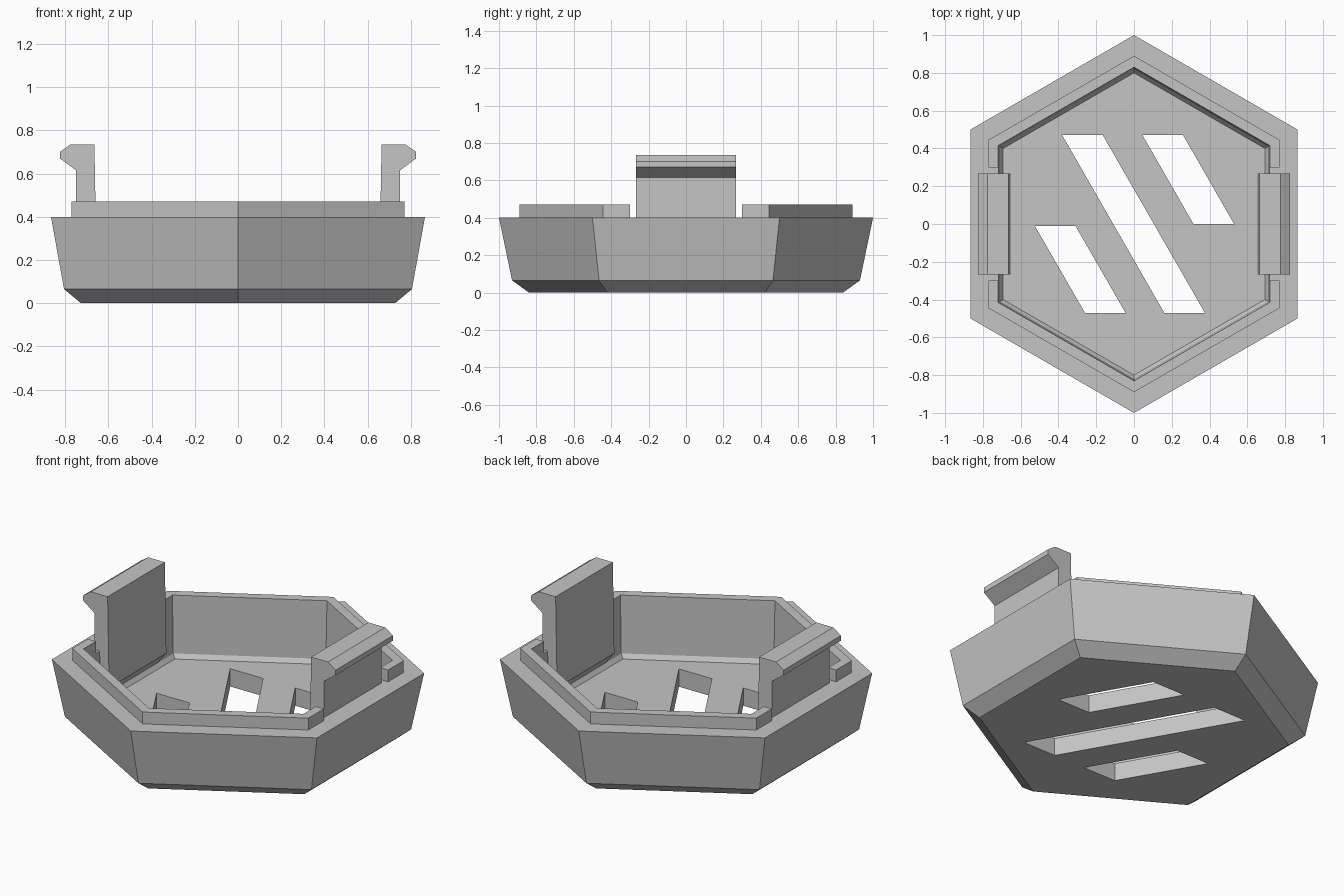
import bpy, bmesh, math

cube = bpy.data.objects.get("Cube")
if cube:
    bpy.data.objects.remove(cube, do_unlink=True)

grey = bpy.data.materials.new("plain grey")
grey.use_nodes = True
colour = (0.56, 0.56, 0.56, 1)
grey.diffuse_color = colour
grey.node_tree.nodes["Principled BSDF"].inputs["Base Color"].default_value = colour


def finish(name, bm):
    bmesh.ops.recalc_face_normals(bm, faces=bm.faces)
    mesh = bpy.data.meshes.new(name)
    bm.to_mesh(mesh)
    bm.free()
    mesh.materials.append(grey)
    ob = bpy.data.objects.new(name, mesh)
    bpy.context.collection.objects.link(ob)
    return ob


def prism(name, outline, offset):
    """Extrude a closed outline of 3D points along an offset."""
    bm = bmesh.new()
    face = bm.faces.new([bm.verts.new(p) for p in outline])
    out = bmesh.ops.extrude_face_region(bm, geom=[face])
    moved = [v for v in out["geom"] if isinstance(v, bmesh.types.BMVert)]
    bmesh.ops.translate(bm, verts=moved, vec=offset)
    return finish(name, bm)


def hex_lathe(name, profile):
    """Stack hexagon rings of (corner radius, height), capped at both ends."""
    bm = bmesh.new()
    angles = [math.radians(30 + 60 * k) for k in range(6)]
    rings = [[bm.verts.new((r * math.cos(a), r * math.sin(a), z)) for a in angles]
             for r, z in profile]
    for low, high in zip(rings, rings[1:]):
        for k in range(6):
            n = (k + 1) % 6
            bm.faces.new((low[k], low[n], high[n], high[k]))
    bm.faces.new(rings[0])
    bm.faces.new(rings[-1])
    return finish(name, bm)


def cut(ob, cutter):
    mod = ob.modifiers.new("cut", 'BOOLEAN')
    mod.operation = 'DIFFERENCE'
    mod.solver = 'EXACT'
    mod.object = cutter
    bpy.context.view_layer.objects.active = ob
    bpy.ops.object.modifier_apply(modifier=mod.name)
    bpy.data.objects.remove(cutter, do_unlink=True)


# Hexagonal tray: chamfered base, flared wall, raised inner rim, recessed floor
tray = hex_lathe("tray", [(0.84, 0), (0.93, 0.065), (1, 0.4), (0.89, 0.4), (0.89, 0.47),
                          (0.83, 0.47), (0.82, 0.13), (0.80, 0.105)])

# Slanted slots through the floor: top left x, top y, bottom left x, bottom y
for x1, y1, x2, y2 in [(-0.38, 0.47, 0.16, -0.47), (0.045, 0.47, 0.315, 0),
                       (-0.525, -0.01, -0.26, -0.47)]:
    w = 0.215
    outline = [(x1, y1, -0.1), (x1 + w, y1, -0.1), (x2 + w, y2, -0.1), (x2, y2, -0.1)]
    cut(tray, prism("slot_cutter", outline, (0, 0, 0.4)))

# Gaps in the rim for the clips
gap = [(-1, -0.3, 0.4), (1, -0.3, 0.4), (1, 0.3, 0.4), (-1, 0.3, 0.4)]
cut(tray, prism("rim_gap_cutter", gap, (0, 0, 0.3)))

# Snap clips with a hooked, bevelled head, one on each side
clip = [(0.655, 0.2), (0.665, 0.735), (0.775, 0.735), (0.825, 0.7), (0.825, 0.67),
        (0.75, 0.615), (0.75, 0.13), (0.71, 0.13)]
for side, name in ((1, "left_clip"), (-1, "right_clip")):
    prism(name, [(side * x, -0.267, z) for x, z in clip], (0, 0.534, 0))
